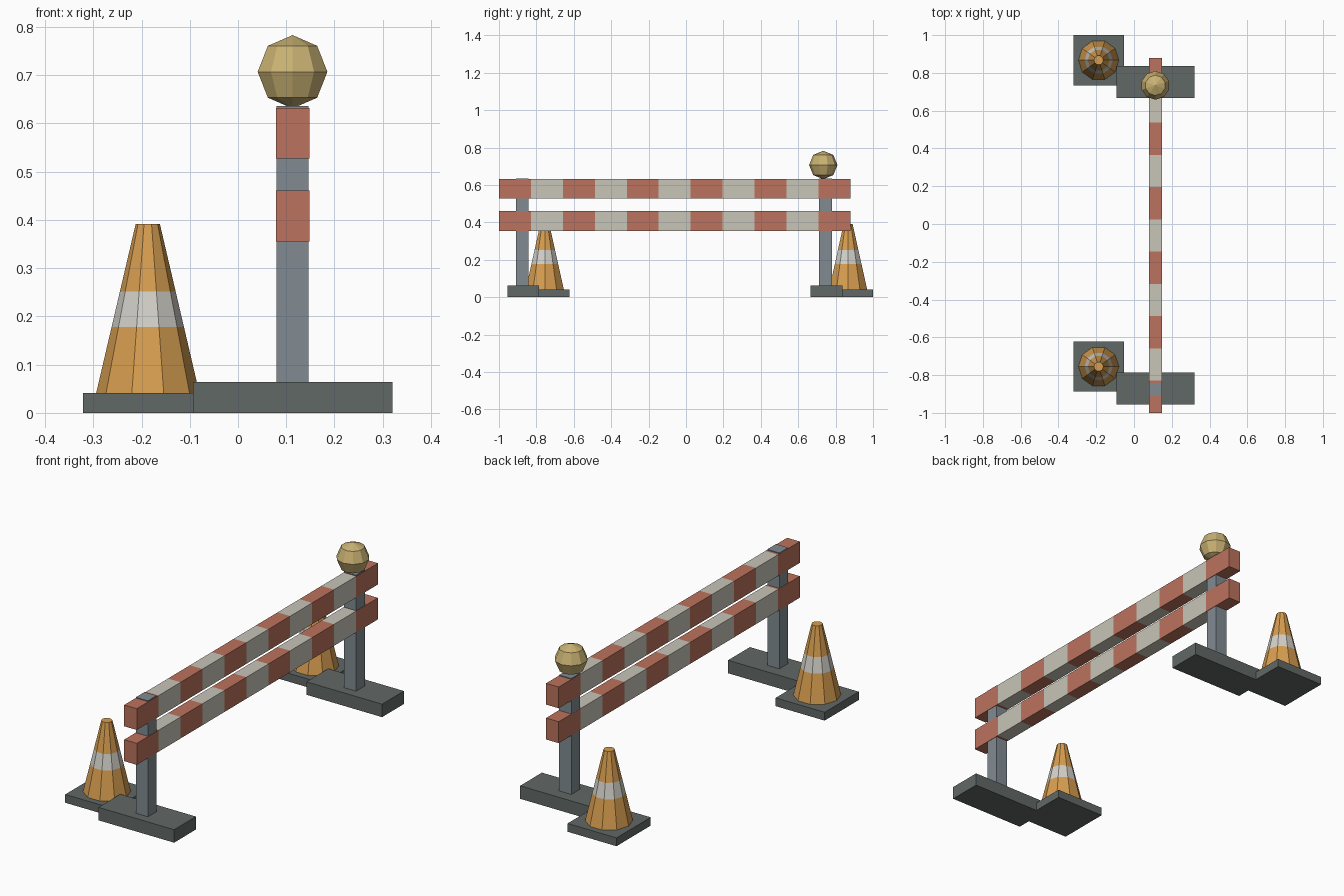
import bpy, bmesh
from math import pi
from mathutils import Matrix

if "Cube" in bpy.data.objects:
    bpy.data.objects.remove(bpy.data.objects["Cube"])


def material(name, *rgb):
    m = bpy.data.materials.new(name)
    m.use_nodes = True
    color = (*rgb, 1)
    m.diffuse_color = color
    m.node_tree.nodes["Principled BSDF"].inputs["Base Color"].default_value = color
    return m


red = material("faded red", 0.50, 0.17, 0.11)
cream = material("off white", 0.58, 0.56, 0.48)
steel = material("steel grey", 0.22, 0.26, 0.29)
rubber = material("dark rubber", 0.12, 0.14, 0.13)
orange = material("cone orange", 0.68, 0.34, 0.08)
band = material("reflective white", 0.65, 0.63, 0.58)
amber = material("lamp amber", 0.58, 0.44, 0.17)


def finish(bm, name, *mats):
    bmesh.ops.recalc_face_normals(bm, faces=bm.faces)
    mesh = bpy.data.meshes.new(name)
    bm.to_mesh(mesh)
    bm.free()
    for m in mats:
        mesh.materials.append(m)
    ob = bpy.data.objects.new(name, mesh)
    bpy.context.collection.objects.link(ob)
    return ob


def box(name, mat, x, y, z):
    """Box from (low, high) pairs on each axis."""
    bm = bmesh.new()
    centre = [(a + b) / 2 for a, b in (x, y, z)]
    size = [b - a for a, b in (x, y, z)]
    bmesh.ops.create_cube(bm, size=1, matrix=Matrix.Translation(centre) @ Matrix.Diagonal((*size, 1)))
    return finish(bm, name, mat)


def striped_beam(name, z, start=-1.0, end=0.879, count=11):
    """Long rail sliced into alternating colour blocks."""
    ob = box(name, red, (0.079, 0.148), (start, end), z)
    ob.data.materials.append(cream)
    bm = bmesh.new()
    bm.from_mesh(ob.data)
    step = (end - start) / count
    for i in range(1, count):
        bmesh.ops.bisect_plane(bm, geom=bm.verts[:] + bm.edges[:] + bm.faces[:],
                               plane_co=(0, start + i * step, 0), plane_no=(0, 1, 0))
    for f in bm.faces:
        block = int((f.calc_center_median().y - start) / step)
        f.material_index = min(block, count - 1) % 2
    bm.to_mesh(ob.data)
    bm.free()


def cone(name, x, y, sides=10):
    """Tapered cone with a pale band, lofted ring by ring."""
    bm = bmesh.new()
    low, high, r_low, r_high = 0.041, 0.392, 0.107, 0.025
    rings = []
    for z in (low, 0.178, 0.252, high):
        r = r_low + (r_high - r_low) * (z - low) / (high - low)
        place = Matrix.Translation((x, y, z)) @ Matrix.Rotation(pi / 2, 4, "Z")
        rings.append(bmesh.ops.create_circle(bm, segments=sides, radius=r, matrix=place)["verts"])
    for level in range(3):
        a, b = rings[level], rings[level + 1]
        for i in range(sides):
            j = (i + 1) % sides
            f = bm.faces.new((a[i], a[j], b[j], b[i]))
            f.material_index = int(level == 1)
    bm.faces.new(rings[0])
    bm.faces.new(rings[-1])
    finish(bm, name, orange, band)


# Feet, posts and cones at each end
for end, foot_y, post_y, cone_y in (("front", -0.87, -0.876, -0.755), ("back", 0.751, 0.746, 0.867)):
    box(end + "_foot", rubber, (-0.093, 0.32), (foot_y - 0.085, foot_y + 0.085), (0, 0.064))
    box(end + "_post", steel, (0.08, 0.146), (post_y - 0.034, post_y + 0.034), (0.064, 0.636))
    box(end + "_cone_base", rubber, (-0.321, -0.054), (cone_y - 0.133, cone_y + 0.133), (0, 0.041))
    cone(end + "_cone", -0.187, cone_y)

# Striped rails
striped_beam("upper_rail", (0.527, 0.632))
striped_beam("lower_rail", (0.355, 0.461))

# Faceted warning lamp
bm = bmesh.new()
bmesh.ops.create_uvsphere(bm, u_segments=10, v_segments=4, radius=0.076,
                          matrix=Matrix.Translation((0.113, 0.734, 0.707)))
finish(bm, "warning_lamp", amber)
